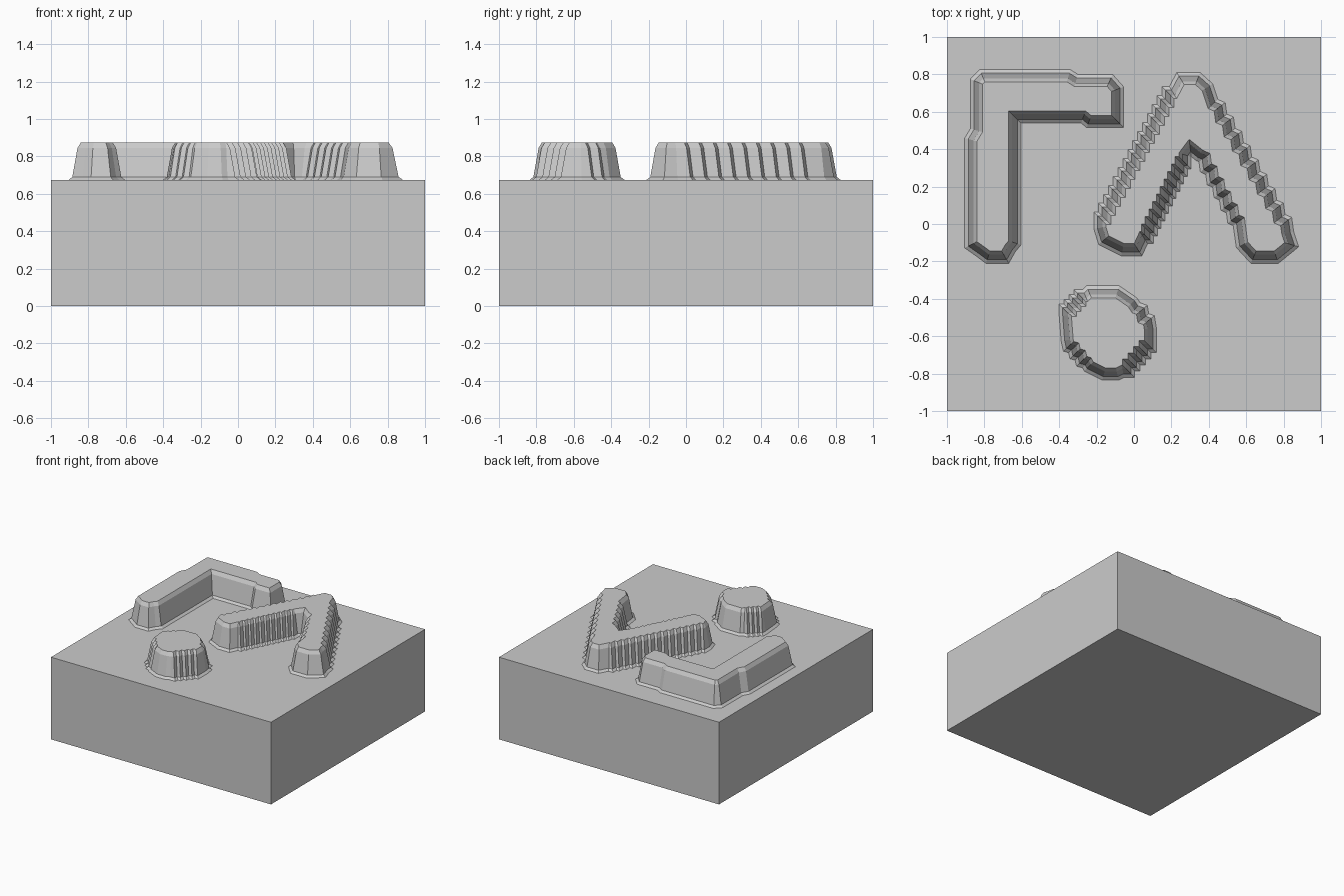
import bpy
import bmesh
from mathutils import Vector

old = bpy.data.objects.get("Cube")
if old:
    bpy.data.objects.remove(old, do_unlink=True)

BLOCK_TOP = 0.675

grey = bpy.data.materials.new("plain grey")
grey.use_nodes = True
grey.diffuse_color = (0.6, 0.6, 0.6, 1)
grey.node_tree.nodes["Principled BSDF"].inputs["Base Color"].default_value = (0.6, 0.6, 0.6, 1)


def add_object(name, bm):
    bmesh.ops.recalc_face_normals(bm, faces=bm.faces)
    mesh = bpy.data.meshes.new(name)
    bm.to_mesh(mesh)
    bm.free()
    mesh.materials.append(grey)
    obj = bpy.data.objects.new(name, mesh)
    bpy.context.collection.objects.link(obj)
    return obj


def stairs(a, b, steps, sharp=1.0, x_first=True):
    """Stepped line from a to b; a lower sharpness softens the steps."""
    a, b = Vector(a), Vector(b)
    pts = [a]
    for i in range(steps):
        p, q = a.lerp(b, i / steps), a.lerp(b, (i + 1) / steps)
        corner = Vector((q.x, p.y)) if x_first else Vector((p.x, q.y))
        pts += [((p + q) / 2).lerp(corner, sharp), q]
    return pts


def offset(pts, dist):
    """Mitred offset of a clockwise outline; positive is outward."""
    result = []
    for i, p in enumerate(pts):
        d1 = (p - pts[i - 1]).normalized()
        d2 = (pts[(i + 1) % len(pts)] - p).normalized()
        n1, n2 = Vector((-d1.y, d1.x)), Vector((-d2.y, d2.x))
        result.append(p + (n1 + n2) * dist / max(1 + n1.dot(n2), 0.6))
    return result


def raised_shape(name, outline):
    """Flared foot, sloping wall, bevelled rim and flat top."""
    pts = [Vector(p) for p in outline]
    bm = bmesh.new()
    rings = []
    for dist, z in ((0.035, BLOCK_TOP), (0.016, 0.69), (-0.012, 0.845), (-0.03, 0.875)):
        rings.append([bm.verts.new((p.x, p.y, z)) for p in offset(pts, dist)])
    for low, high in zip(rings, rings[1:]):
        for i in range(len(low)):
            bm.faces.new((low[i - 1], low[i], high[i], high[i - 1]))
    top = bm.faces.new(rings[-1])
    bmesh.ops.triangulate(bm, faces=[top])
    return add_object(name, bm)


# Base block
bm = bmesh.new()
bmesh.ops.create_cube(bm, size=1)
bmesh.ops.scale(bm, vec=(2, 2, BLOCK_TOP), verts=bm.verts)
bmesh.ops.translate(bm, vec=(0, 0, BLOCK_TOP / 2), verts=bm.verts)
add_object("base_block", bm)

# Right-angled bar, outlined clockwise from its back corner
raised_shape("corner_bar", [
    (-0.84, 0.76), (-0.81, 0.79), (-0.35, 0.79), (-0.31, 0.765), (-0.13, 0.765),
    (-0.09, 0.72), (-0.09, 0.55), (-0.24, 0.55), (-0.27, 0.575), (-0.64, 0.575),
    (-0.64, -0.10), (-0.665, -0.13), (-0.69, -0.175), (-0.78, -0.175),
    (-0.82, -0.145), (-0.87, -0.11), (-0.87, 0.45), (-0.84, 0.50)])

# Chevron bar: stepped left leg, softer right leg
raised_shape("chevron_bar", [
    *stairs((-0.18, -0.02), (0.21, 0.70), 15, x_first=False),
    (0.25, 0.775), (0.34, 0.775), (0.39, 0.73),
    *stairs((0.42, 0.64), (0.82, -0.05), 9, 0.6),
    (0.84, -0.11), (0.76, -0.175), (0.64, -0.175), (0.58, -0.11),
    *stairs((0.57, -0.04), (0.35, 0.37), 6, 0.6, False),
    (0.30, 0.41),
    *stairs((0.27, 0.37), (0.05, -0.07), 11, x_first=False),
    (0.02, -0.135), (-0.06, -0.135), (-0.16, -0.085)])

# Round stud with a stepped rim
raised_shape("round_stud", [
    *stairs((-0.365, -0.49), (-0.26, -0.385), 4, x_first=False),
    (-0.24, -0.365), (-0.09, -0.365), (-0.01, -0.42),
    *stairs((0.01, -0.45), (0.085, -0.56), 2, 0.6),
    *stairs((0.085, -0.62), (-0.06, -0.785), 5, x_first=False),
    (-0.09, -0.80), (-0.16, -0.80), (-0.24, -0.76),
    *stairs((-0.25, -0.74), (-0.355, -0.62), 3, 0.6)])
